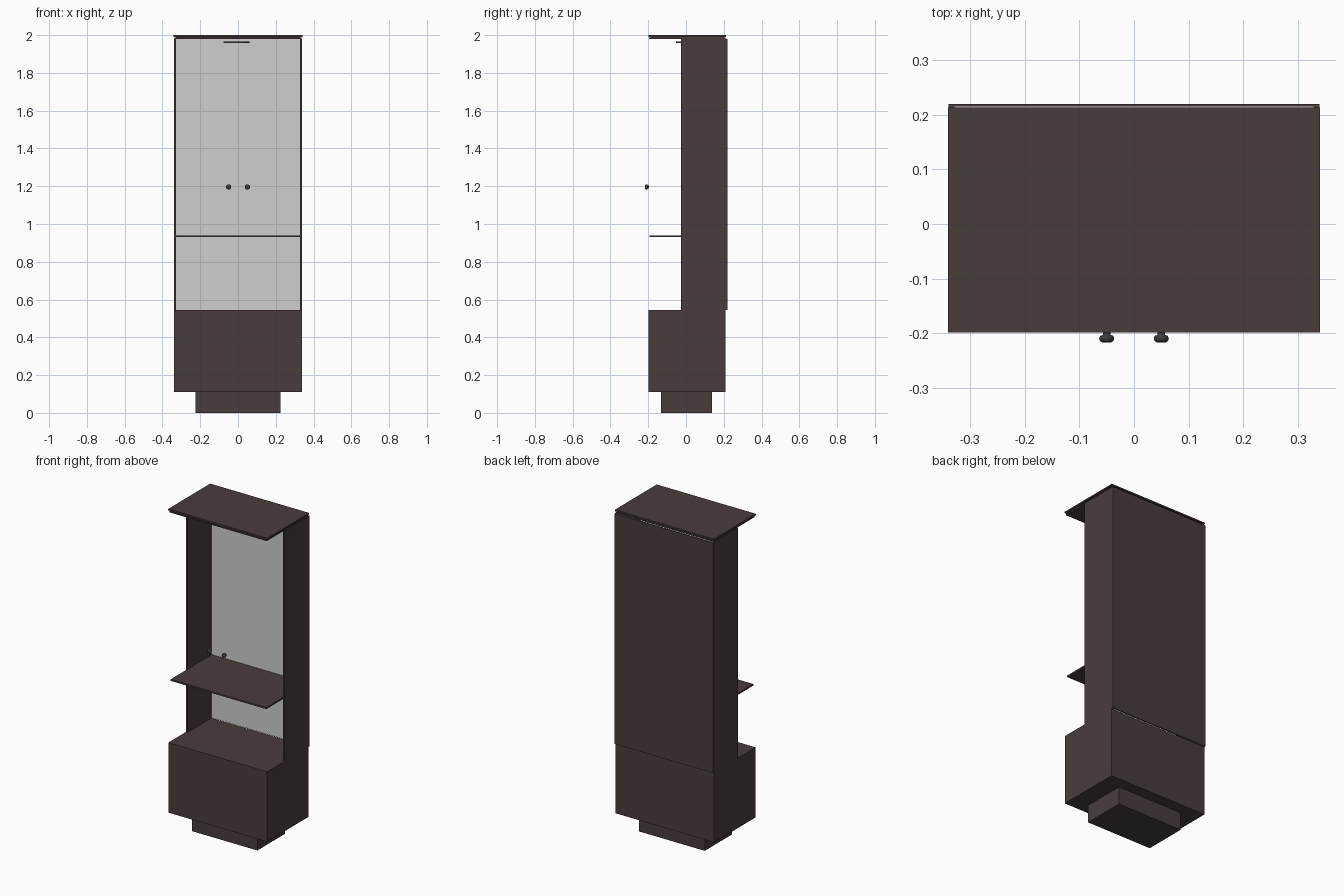
import bpy, math

if "Cube" in bpy.data.objects:
    bpy.data.objects.remove(bpy.data.objects["Cube"])


def mat(name, rgb):
    m = bpy.data.materials.new(name)
    m.diffuse_color = (*rgb, 1)
    m.use_nodes = True
    m.node_tree.nodes["Principled BSDF"].inputs["Base Color"].default_value = m.diffuse_color
    return m


WOOD = mat("dark_brown_wood", (0.066, 0.046, 0.045))
MIRROR = mat("light_grey_panel", (0.62, 0.62, 0.62))
METAL = mat("dark_grey_metal", (0.045, 0.045, 0.045))


def box(name, x, y, z, material=WOOD):
    # axis-aligned box from (min, max) ranges
    bpy.ops.mesh.primitive_cube_add(size=1, location=[sum(r) / 2 for r in (x, y, z)])
    o = bpy.context.object
    o.name = name
    o.scale = [r[1] - r[0] for r in (x, y, z)]
    bpy.ops.object.transform_apply(location=False, rotation=False, scale=True)
    o.data.materials.append(material)
    return o


# plinth and solid lower cabinet
box("plinth", (-0.226, 0.226), (-0.132, 0.138), (0, 0.112))
box("lower_cabinet", (-0.34, 0.34), (-0.199, 0.209), (0.11, 0.546))

# upper cabinet: sides, back board and pale inner lining
for side, s in (("left", -1), ("right", 1)):
    box(side + "_side_panel", sorted((s * 0.329, s * 0.34)), (-0.026, 0.216), (0.546, 1.979))
box("back_board", (-0.34, 0.34), (0.215, 0.22), (0.546, 1.979))
box("back_lining", (-0.329, 0.329), (0.211, 0.215), (0.546, 1.979), MIRROR)

# shelf
box("shelf", (-0.329, 0.329), (-0.192, 0.211), (0.93, 0.94))

# stepped top board
box("top_board", (-0.341, 0.341), (-0.199, 0.213), (1.991, 2.0))
box("top_recess", (-0.328, 0.328), (-0.188, 0.202), (1.985, 1.992))
box("top_under_board", (-0.335, 0.335), (-0.196, 0.209), (1.979, 1.987))

# lamp disc under the top
bpy.ops.mesh.primitive_cylinder_add(vertices=32, radius=0.07, depth=0.009,
                                    location=(-0.008, 0.017, 1.962))
lamp = bpy.context.object
lamp.name = "lamp_disc"
lamp.data.materials.append(WOOD)
bpy.ops.object.shade_smooth_by_angle()

# door knobs: lathed mushroom profile (radius, distance forward)
profile = [(0, 0), (0.009, 0), (0.0065, 0.004), (0.007, 0.007), (0.012, 0.009),
           (0.0138, 0.013), (0.0125, 0.018), (0.008, 0.021), (0, 0.022)]
N = 20
verts = [(r * math.cos(2 * math.pi * i / N), -d, r * math.sin(2 * math.pi * i / N))
         for r, d in profile[1:-1] for i in range(N)]
rings = len(profile) - 2
faces = [(k * N + i, k * N + (i + 1) % N, (k + 1) * N + (i + 1) % N, (k + 1) * N + i)
         for k in range(rings - 1) for i in range(N)]
faces += [tuple(reversed(range(N))), tuple(range((rings - 1) * N, rings * N))]
mesh = bpy.data.meshes.new("knob")
mesh.from_pydata(verts, [], faces)
mesh.materials.append(METAL)
mesh.shade_smooth()
for side, x in (("left", -0.05), ("right", 0.05)):
    knob = bpy.data.objects.new(side + "_knob", mesh)
    knob.location = (x, -0.196, 1.196)
    bpy.context.collection.objects.link(knob)
